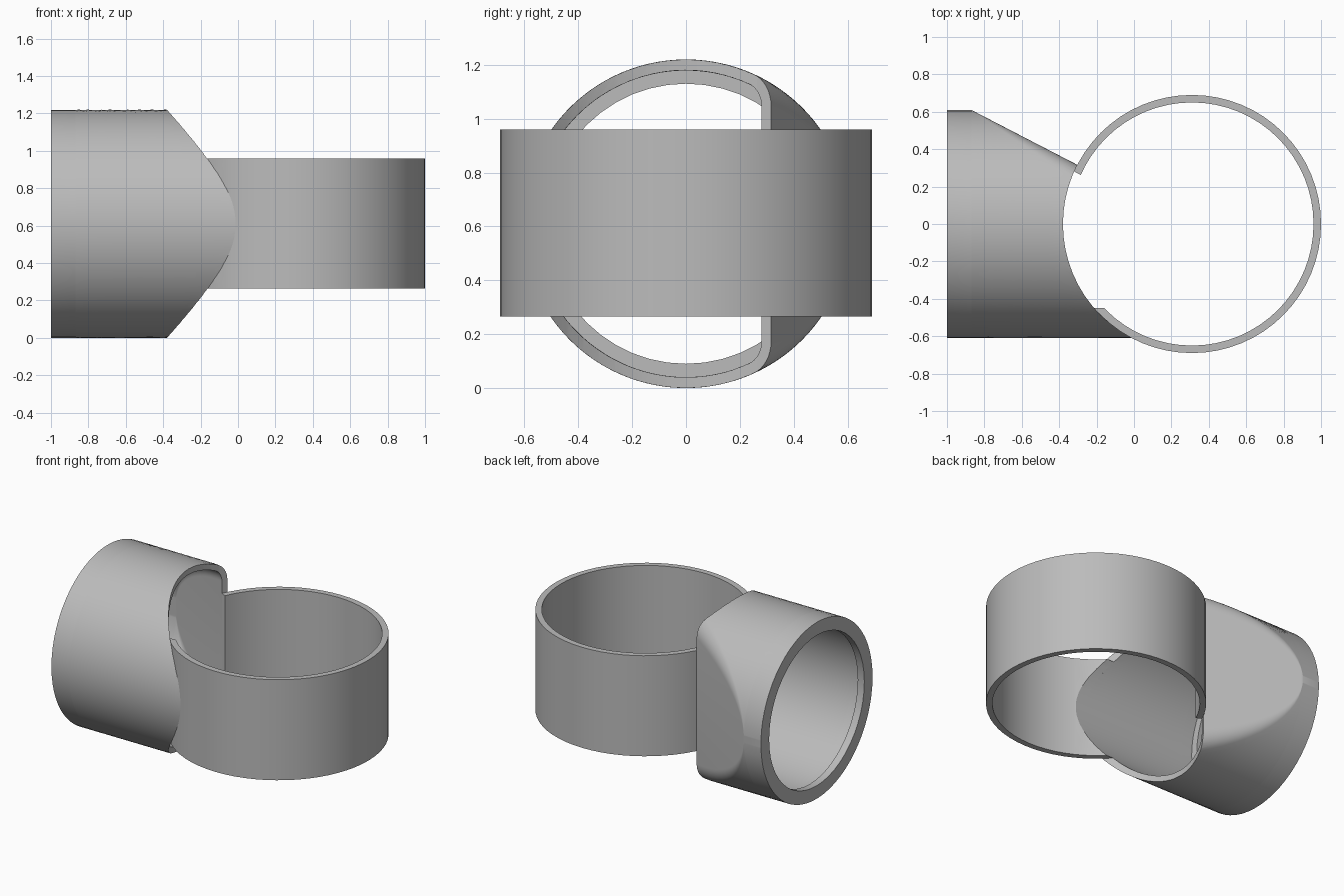
import bpy, bmesh
from math import sin, cos, pi, sqrt, atan2, radians

cube = bpy.data.objects.get("Cube")
if cube:
    bpy.data.objects.remove(cube, do_unlink=True)

GREY = (0.5, 0.5, 0.5, 1)
mat = bpy.data.materials.new("plain grey")
mat.use_nodes = True
mat.diffuse_color = GREY
mat.node_tree.nodes["Principled BSDF"].inputs["Base Color"].default_value = GREY

AXIS_Z, RADIUS, WALL = 0.61, 0.61, 0.04
BAND_X, BAND_R = 0.31, 0.69
BEND_X, SLOPE = -0.87, 0.518


def make(name, bm):
    bmesh.ops.recalc_face_normals(bm, faces=bm.faces)
    mesh = bpy.data.meshes.new(name)
    bm.to_mesh(mesh)
    bm.free()
    mesh.materials.append(mat)
    obj = bpy.data.objects.new(name, mesh)
    bpy.context.collection.objects.link(obj)
    return obj


def loft(name, sections):
    """Skin a list of closed rings that share a point count, and cap both ends."""
    bm = bmesh.new()
    rings = [[bm.verts.new(p) for p in s] for s in sections]
    n = len(rings[0])
    for a, b in zip(rings, rings[1:]):
        for i in range(n):
            j = (i + 1) % n
            bm.faces.new((a[i], a[j], b[j], b[i]))
    bm.faces.new(rings[0])
    bm.faces.new(rings[-1])
    return make(name, bm)


def duct_section(x, r, fillet, flat_y):
    """Circle cut off at y = flat_y, with rounded corners."""
    flat_y = min(flat_y, r - 0.0005)
    cy = flat_y - fillet
    cz = sqrt((r - fillet) ** 2 - cy ** 2)
    theta = atan2(cz, cy)
    pts = []
    steps = 8
    for i in range(steps):
        a = theta * i / steps
        pts.append((cy + fillet * cos(a), cz + fillet * sin(a)))
    arc = 60
    for i in range(arc + 1):
        a = theta + (2 * pi - 2 * theta) * i / arc
        pts.append((r * cos(a), r * sin(a)))
    for i in range(1, steps + 1):
        a = -theta * (1 - i / steps)
        pts.append((cy + fillet * cos(a), -cz + fillet * sin(a)))
    return [(x, y, AXIS_Z + z) for y, z in pts]


def duct_solid(name, inset, start, end):
    r, fillet = RADIUS - inset, 0.14 - inset
    count = 18
    xs = [start] + [BEND_X + (end - BEND_X) * (i / count) ** 2 for i in range(count + 1)]
    return loft(name, [duct_section(
        x, r, fillet, RADIUS - inset * 1.1 - SLOPE * max(0, x - BEND_X)) for x in xs])


def upright(name, r, z0, z1, n=64):
    return loft(name, [[(BAND_X + r * cos(2 * pi * i / n), r * sin(2 * pi * i / n), z)
                        for i in range(n)] for z in (z0, z1)])


def lying(name, r, x0, x1, n=48):
    return loft(name, [[(x, r * sin(2 * pi * i / n), AXIS_Z + r * cos(2 * pi * i / n))
                        for i in range(n)] for x in (x0, x1)])


def cut(obj, *cutters):
    for cutter in cutters:
        cutter.hide_render = True
        mod = obj.modifiers.new("cut", 'BOOLEAN')
        mod.operation = 'DIFFERENCE'
        mod.solver = 'EXACT'
        mod.object = cutter
        bpy.context.view_layer.objects.active = obj
        bpy.ops.object.modifier_apply(modifier=mod.name)


# Cutters: main bore, narrower mouth at the end lip, band hollow and saddle
bore = duct_solid("bore_cutter", WALL, -0.95, 0.07)
mouth = lying("mouth_cutter", 0.52, -1.1, -0.9)
hollow = upright("hollow_cutter", BAND_R - WALL, 0, 1.3)
saddle = upright("saddle_cutter", BAND_R, -0.2, 1.5)

# Side duct with one slanted, rounded flank, saddle-cut to fit the band
duct = duct_solid("side_duct", 0, -1, 0.05)
cut(duct, bore, mouth, saddle)

# Upright band, opened where the duct enters
band = upright("round_band", BAND_R, 0.265, 0.96)
cut(band, hollow, bore)

for cutter in (bore, mouth, hollow, saddle):
    bpy.data.objects.remove(cutter, do_unlink=True)

# Smooth shading with crisp rims
bpy.ops.object.select_all(action='DESELECT')
for obj in (duct, band):
    obj.select_set(True)
bpy.context.view_layer.objects.active = duct
bpy.ops.object.shade_smooth_by_angle(angle=radians(30))
